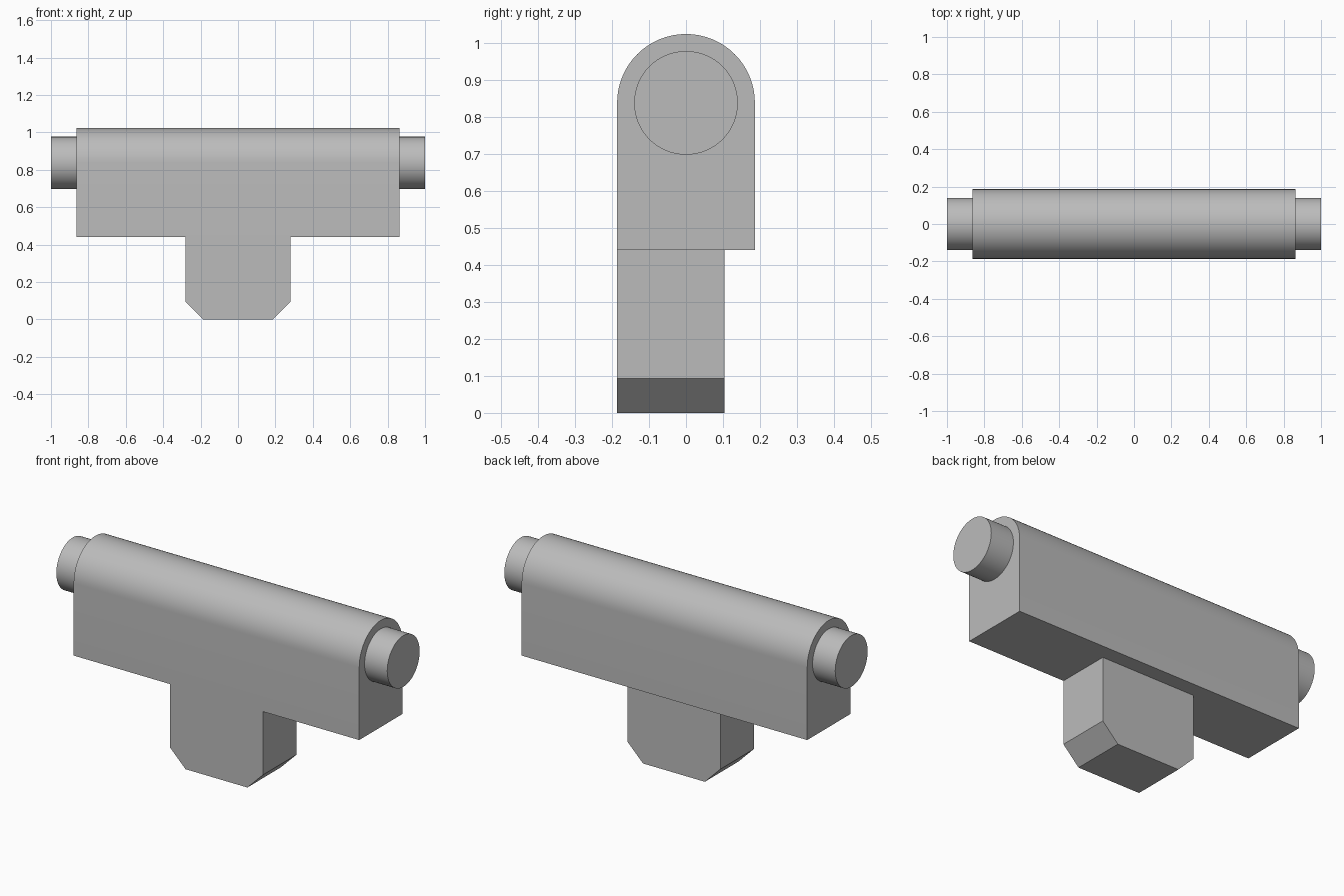
import bpy, bmesh, math
from mathutils import Vector

if "Cube" in bpy.data.objects:
    bpy.data.objects.remove(bpy.data.objects["Cube"])

R, AXIS_Z, BOTTOM = 0.186, 0.837, 0.44

grey = bpy.data.materials.new("mid grey")
grey.diffuse_color = (0.5, 0.5, 0.5, 1)
grey.use_nodes = True
grey.node_tree.nodes["Principled BSDF"].inputs["Base Color"].default_value = grey.diffuse_color


def prism(name, outline, offset):
    """Extrude a closed outline of points along an offset."""
    bm = bmesh.new()
    face = bm.faces.new([bm.verts.new(p) for p in outline])
    ext = bmesh.ops.extrude_face_region(bm, geom=[face])
    moved = [v for v in ext["geom"] if isinstance(v, bmesh.types.BMVert)]
    bmesh.ops.translate(bm, verts=moved, vec=Vector(offset))
    bmesh.ops.recalc_face_normals(bm, faces=bm.faces)
    mesh = bpy.data.meshes.new(name)
    bm.to_mesh(mesh)
    bm.free()
    mesh.materials.append(grey)
    obj = bpy.data.objects.new(name, mesh)
    bpy.context.collection.objects.link(obj)
    return obj


def smooth(obj):
    bpy.ops.object.select_all(action="DESELECT")
    obj.select_set(True)
    bpy.context.view_layer.objects.active = obj
    bpy.ops.object.shade_smooth_by_angle(angle=math.radians(30))


def arc(x, radius, total, steps):
    return [(x, radius * math.cos(total * i / steps),
             AXIS_Z + radius * math.sin(total * i / steps)) for i in range(steps + 1)]


# Round-topped housing
L = 0.863
housing = prism("housing", [(-L, -R, BOTTOM), (-L, R, BOTTOM)] + arc(-L, R, math.pi, 32),
                (2 * L, 0, 0))

# Chamfered tab, flush with the front of the housing
side = [(0.28, BOTTOM), (0.28, 0.093), (0.187, 0)]
outline = side + [(-x, z) for x, z in reversed(side)]
tab = prism("tab", [(x, -R, z) for x, z in outline], (0, 0.29, 0))

# Pin running through the housing and out of both ends
pin = prism("pin", arc(-1, 0.14, 2 * math.pi, 64)[:-1], (2, 0, 0))

for part in (housing, pin):
    smooth(part)
